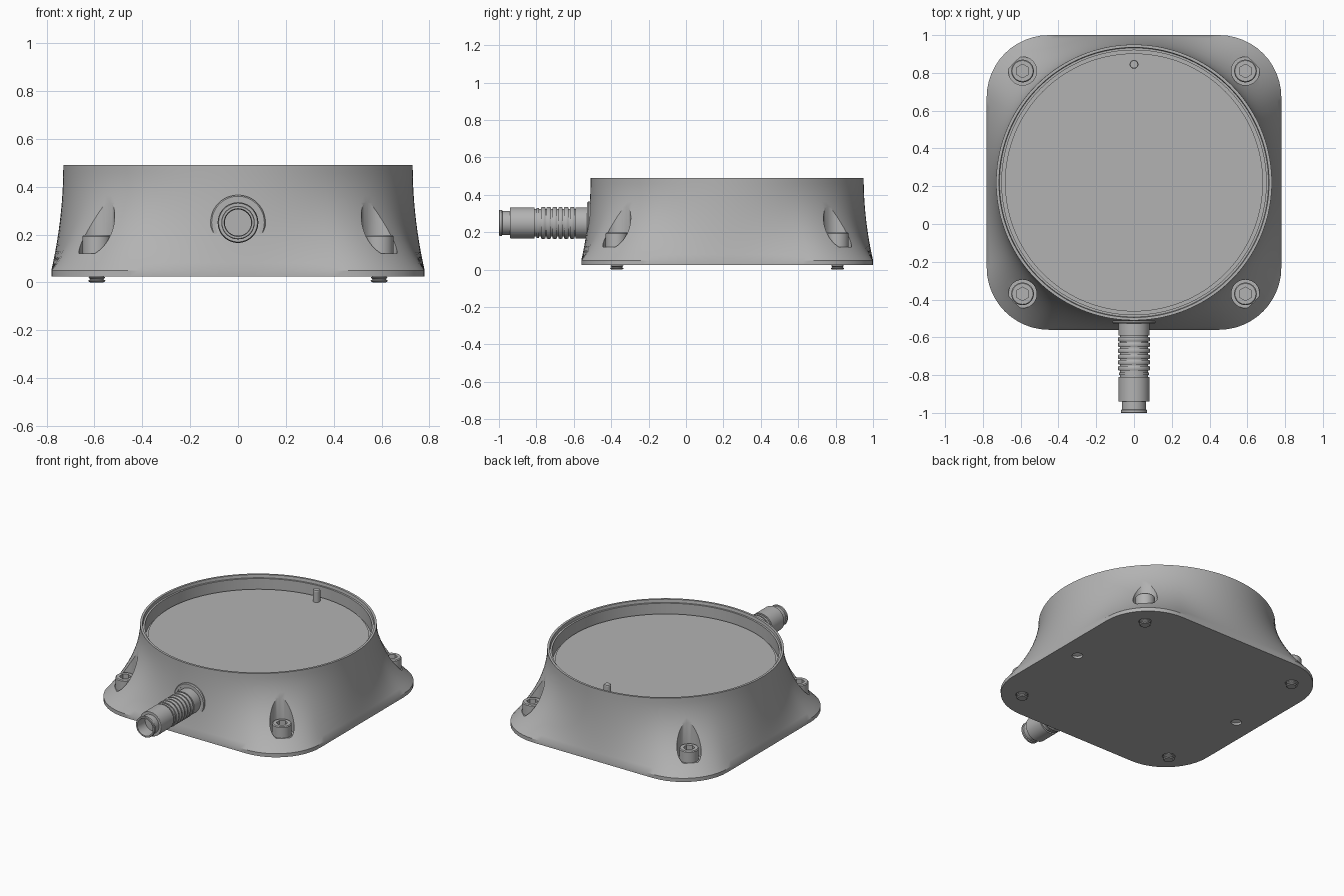
import bpy, bmesh
from math import pi, sin, cos, sqrt, radians

if "Cube" in bpy.data.objects:
    bpy.data.objects.remove(bpy.data.objects["Cube"])

CY = 0.22            # centre of the housing in y
HALF, CORNER = 0.78, 0.33
TOP_R, BASE, EDGE, TOP = 0.73, 0.025, 0.05, 0.49
SCREW = 0.59
AXIS_Z = 0.25


def material(name, value):
    m = bpy.data.materials.new(name)
    m.use_nodes = True
    col = (value, value, value, 1)
    m.diffuse_color = col
    m.node_tree.nodes["Principled BSDF"].inputs["Base Color"].default_value = col
    return m


grey = material("satin grey", 0.45)
pale = material("pale grey", 0.8)


def skin(name, rings, mat=grey, loc=(0, 0, 0), rot=(0, 0, 0)):
    """Bridge equal rings of points into a closed solid."""
    bm = bmesh.new()
    loops = [[bm.verts.new(p) for p in ring] for ring in rings]
    n = len(loops[0])
    for a, b in zip(loops, loops[1:]):
        for i in range(n):
            j = (i + 1) % n
            bm.faces.new((a[i], a[j], b[j], b[i]))
    bm.faces.new(loops[0][::-1])
    bm.faces.new(loops[-1])
    bmesh.ops.recalc_face_normals(bm, faces=bm.faces)
    me = bpy.data.meshes.new(name)
    bm.to_mesh(me)
    bm.free()
    me.materials.append(mat)
    ob = bpy.data.objects.new(name, me)
    bpy.context.collection.objects.link(ob)
    ob.location, ob.rotation_euler = loc, rot
    return ob


def circle(r, z, n):
    return [(r * cos(2 * pi * i / n), r * sin(2 * pi * i / n), z) for i in range(n)]


def lathe(name, profile, n=48, **kw):
    return skin(name, [circle(r, z, n) for r, z in profile], **kw)


def activate(ob):
    bpy.ops.object.select_all(action="DESELECT")
    ob.select_set(True)
    bpy.context.view_layer.objects.active = ob


def cut(ob, cutter):
    cutter.hide_render = True
    mod = ob.modifiers.new("cut", "BOOLEAN")
    mod.operation, mod.solver, mod.object = "DIFFERENCE", "EXACT", cutter
    activate(ob)
    bpy.ops.object.modifier_apply(modifier=mod.name)
    bpy.data.objects.remove(cutter)


def smooth(ob):
    activate(ob)
    bpy.ops.object.shade_smooth_by_angle(angle=radians(30))


def square_radius(t):
    """Distance to the rounded square outline at angle t."""
    c, s = sorted((abs(cos(t)), abs(sin(t))), reverse=True)
    k = HALF - CORNER
    if HALF * s / c <= k:
        return HALF / c
    d = k * (c + s)
    return d + sqrt(d * d - 2 * k * k + CORNER ** 2)


# Housing: rounded square base flaring up into a round rim
N = 144
angles = [2 * pi * i / N for i in range(N)]


def blend(f, z):
    return [((TOP_R + (square_radius(t) - TOP_R) * f) * cos(t),
             (TOP_R + (square_radius(t) - TOP_R) * f) * sin(t), z) for t in angles]


STEPS = 14
rings = [blend(1, BASE)]
rings += [blend((1 - i / STEPS) ** 2, EDGE + (TOP - EDGE) * i / STEPS)
          for i in range(STEPS + 1)]
# stepped inner lip, narrow groove and recessed floor
for r, z in [(0.715, TOP), (0.712, 0.47), (0.70, 0.47), (0.70, 0.385),
             (0.683, 0.385), (0.683, 0.405)]:
    rings.append(circle(r, z, N))
housing = skin("housing", rings, loc=(0, CY, 0))

corners = [(sx * SCREW, CY + sy * SCREW) for sx in (-1, 1) for sy in (-1, 1)]
for x, y in corners:
    cut(housing, lathe("pocket_cutter", [(0.075, 0.12), (0.075, 0.6)], loc=(x, y, 0)))
    cut(housing, lathe("clearance_cutter", [(0.04, 0), (0.04, 0.1)], loc=(x, y, 0)))
for sx in (-1, 1):
    cut(housing, lathe("dowel_cutter", [(0.033, 0), (0.033, 0.07)], n=32,
                       loc=(sx * 0.64, CY, 0)))
smooth(housing)

# Pale ends inside the two underside holes
for side, sx in (("left", 1), ("right", -1)):
    lathe("dowel_hole_end_" + side, [(0.033, 0.04), (0.033, 0.072)], n=32, mat=pale,
          loc=(sx * 0.64, CY, 0))

# Corner screws: threaded tip, shank, socket head
thread = [(0.028, 0), (0.035, 0.005)]
for i in range(3):
    z = 0.008 + i * 0.012
    thread += [(0.036, z), (0.029, z + 0.004), (0.029, z + 0.007)]
for i, (x, y) in enumerate(corners):
    screw = lathe(f"screw_{i + 1}", thread + [(0.036, 0.05), (0.036, 0.118), (0.06, 0.118),
                  (0.06, 0.192), (0.055, 0.198)], loc=(x, y, 0))
    cut(screw, lathe("hex_cutter", [(0.036, 0.15), (0.036, 0.25)], n=6,
                     loc=(x, y, 0), rot=(0, 0, pi / 6)))
    smooth(screw)

# Locating pin on the floor
pin = lathe("locating_pin", [(0.023, 0.39), (0.023, 0.48), (0.02, 0.485)], n=32,
            loc=(0, 0.845, 0))
smooth(pin)

# Cable connector pointing forward: flange, ribbed grip, sleeve, open tip
profile = [(0.115, 0.42), (0.115, 0.522), (0.11, 0.528), (0.095, 0.528), (0.095, 0.522),
           (0.083, 0.522), (0.083, 0.59)]
for i in range(6):
    h = 0.59 + i * 0.031
    profile += [(0.074, h), (0.074, h + 0.007), (0.082, h + 0.007),
                (0.085, h + 0.013), (0.085, h + 0.025), (0.082, h + 0.031)]
profile += [(0.074, 0.776), (0.074, 0.785), (0.08, 0.785), (0.08, 0.8), (0.074, 0.8),
            (0.074, 0.81), (0.083, 0.81), (0.083, 0.938), (0.081, 0.941), (0.064, 0.941),
            (0.064, 0.982), (0.07, 0.985), (0.07, 0.997), (0.067, 1.0), (0.058, 1.0),
            (0.055, 0.98), (0.055, 0.92)]
connector = lathe("connector", profile, loc=(0, 0, AXIS_Z), rot=(pi / 2, 0, 0))
smooth(connector)
